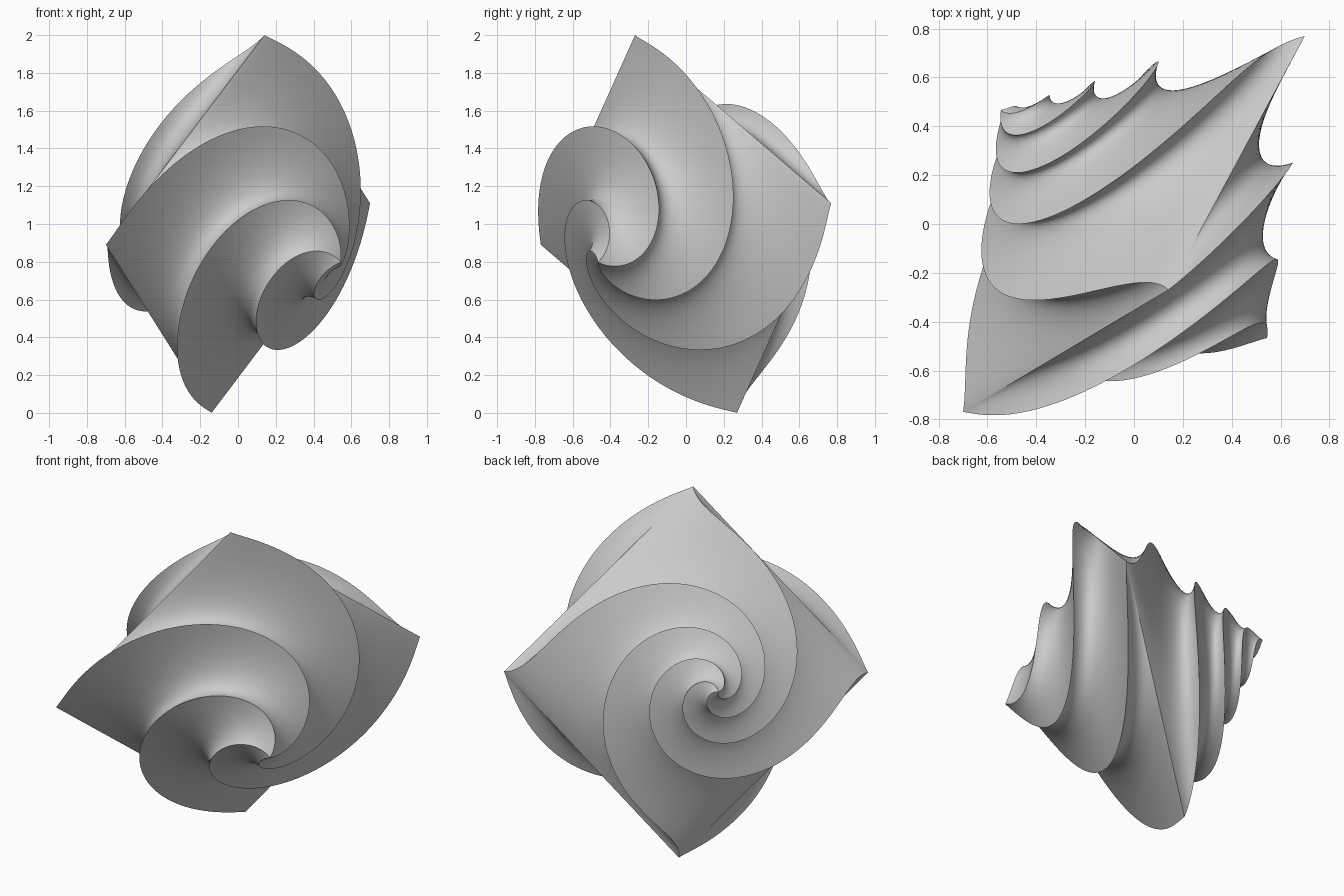
import bpy, bmesh, math
from mathutils import Vector

if "Cube" in bpy.data.objects:
    bpy.data.objects.remove(bpy.data.objects["Cube"])

# Tilted frame: two diagonals of the square waist, and the twist axis
E1 = Vector((0.70, 0.77, 0.11)).normalized()
E2 = Vector((0.14, -0.27, 1.0)).normalized()
AXIS = E1.cross(E2).normalized()
CENTRE = Vector((0, 0, 1))
RADIUS = 1.045      # waist corner radius
HALF = 0.745        # axis length from waist to each tip
RINGS = 150         # rings per half
SIDE = 20           # segments along each side of the square


def twist(u):
    """Rotation of the square section; u runs from -1 (back tip) to 1 (front tip)."""
    if u >= 0:
        return -math.radians(235) * u ** 1.15
    return math.radians(360) * u * u


def section_point(k, r, angle):
    """Point k around a square of corner radius r, turned by angle."""
    side, f = divmod(k, SIDE)
    f /= SIDE
    a0 = angle + side * math.pi / 2
    a1 = a0 + math.pi / 2
    x = r * ((1 - f) * math.cos(a0) + f * math.cos(a1))
    y = r * ((1 - f) * math.sin(a0) + f * math.sin(a1))
    return E1 * x + E2 * y


# Twisted double pyramid, lofted from turning squares
bm = bmesh.new()
rings = []
for i in range(-RINGS + 1, RINGS):
    u = i / RINGS
    mid = CENTRE + AXIS * (HALF * u)
    r = RADIUS * (1 - abs(u))
    rings.append([bm.verts.new(mid + section_point(k, r, twist(u)))
                  for k in range(4 * SIDE)])
n = 4 * SIDE
for a, b in zip(rings, rings[1:]):
    for k in range(n):
        j = (k + 1) % n
        bm.faces.new((a[k], a[j], b[j], b[k]))

# Pointed tips
for ring, sign in ((rings[0], -1), (rings[-1], 1)):
    tip = bm.verts.new(CENTRE + AXIS * (HALF * sign))
    for k in range(n):
        bm.faces.new((ring[k], ring[(k + 1) % n], tip))
bmesh.ops.recalc_face_normals(bm, faces=bm.faces)

mesh = bpy.data.meshes.new("twisted_double_pyramid")
bm.to_mesh(mesh)
bm.free()
obj = bpy.data.objects.new("twisted_double_pyramid", mesh)
bpy.context.collection.objects.link(obj)
bpy.context.view_layer.objects.active = obj
obj.select_set(True)
bpy.ops.object.shade_smooth_by_angle(angle=math.radians(30))
